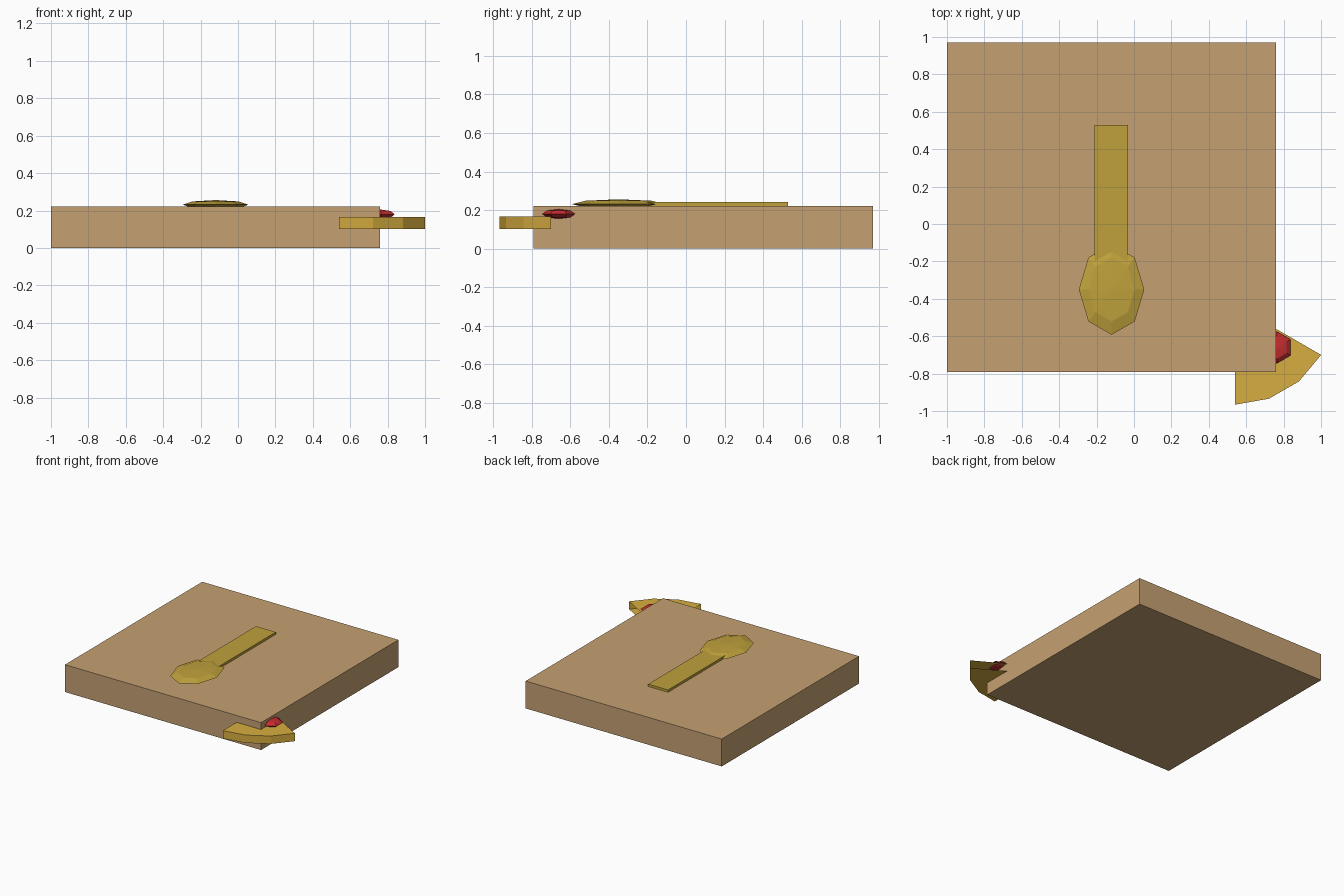
import bpy, bmesh, math
from mathutils import Matrix

if "Cube" in bpy.data.objects:
    bpy.data.objects.remove(bpy.data.objects["Cube"])


def material(name, rgb):
    # sRGB 0-255 to linear viewport colour
    m = bpy.data.materials.new(name)
    m.diffuse_color = [(c / 255) ** 2.2 for c in rgb] + [1]
    m.use_nodes = True
    m.node_tree.nodes["Principled BSDF"].inputs["Base Color"].default_value = m.diffuse_color
    return m


def add_object(name, bm, mat):
    me = bpy.data.meshes.new(name)
    bm.to_mesh(me)
    bm.free()
    me.materials.append(mat)
    ob = bpy.data.objects.new(name, me)
    bpy.context.collection.objects.link(ob)
    return ob


def box(name, lo, hi, mat):
    bm = bmesh.new()
    mid = [(a + b) / 2 for a, b in zip(lo, hi)]
    size = [b - a for a, b in zip(lo, hi)]
    bmesh.ops.create_cube(bm, size=1, matrix=Matrix.LocRotScale(mid, None, size))
    return add_object(name, bm, mat)


def flat_ball(name, centre, radii, segments, rings, mat):
    bm = bmesh.new()
    bmesh.ops.create_uvsphere(bm, u_segments=segments, v_segments=rings, radius=1,
                              matrix=Matrix.LocRotScale(centre, None, radii))
    return add_object(name, bm, mat)


def open_wedge(name, centre, r, z0, z1, a0, a1, steps, mat):
    # pie sector with top, bottom and rim; the two cut sides stay open
    bm = bmesh.new()
    cx, cy = centre
    pts = [(cx, cy)]
    for i in range(steps + 1):
        a = math.radians(a0 + (a1 - a0) * i / steps)
        pts.append((cx + r * math.cos(a), cy + r * math.sin(a)))
    low = [bm.verts.new((x, y, z0)) for x, y in pts]
    top = [bm.verts.new((x, y, z1)) for x, y in pts]
    bm.faces.new(top)
    bm.faces.new(low[::-1])
    for i in range(1, steps + 1):
        bm.faces.new((low[i], low[i + 1], top[i + 1], top[i]))
    return add_object(name, bm, mat)


wood = material("cardboard", (196, 160, 114))
gold = material("gold", (190, 160, 62))
cheese = material("cheese", (214, 172, 66))
red = material("red", (196, 48, 50))

# Box slab
box("slab", (-1, -0.79, 0), (0.76, 0.97, 0.222), wood)

# Spoon emblem on the lid
box("spoon_handle", (-0.21, -0.25, 0.22), (-0.032, 0.53, 0.241), gold)
flat_ball("spoon_bowl", (-0.12, -0.35, 0.231), (0.175, 0.242, 0.025), 8, 4, gold)

# Slice poking out of the corner, with its topping
open_wedge("slice", (0.54, -0.434), 0.532, 0.102, 0.166, -90, -30, 3, cheese)
flat_ball("topping", (0.764, -0.66, 0.18), (0.085, 0.085, 0.025), 6, 4, red)
